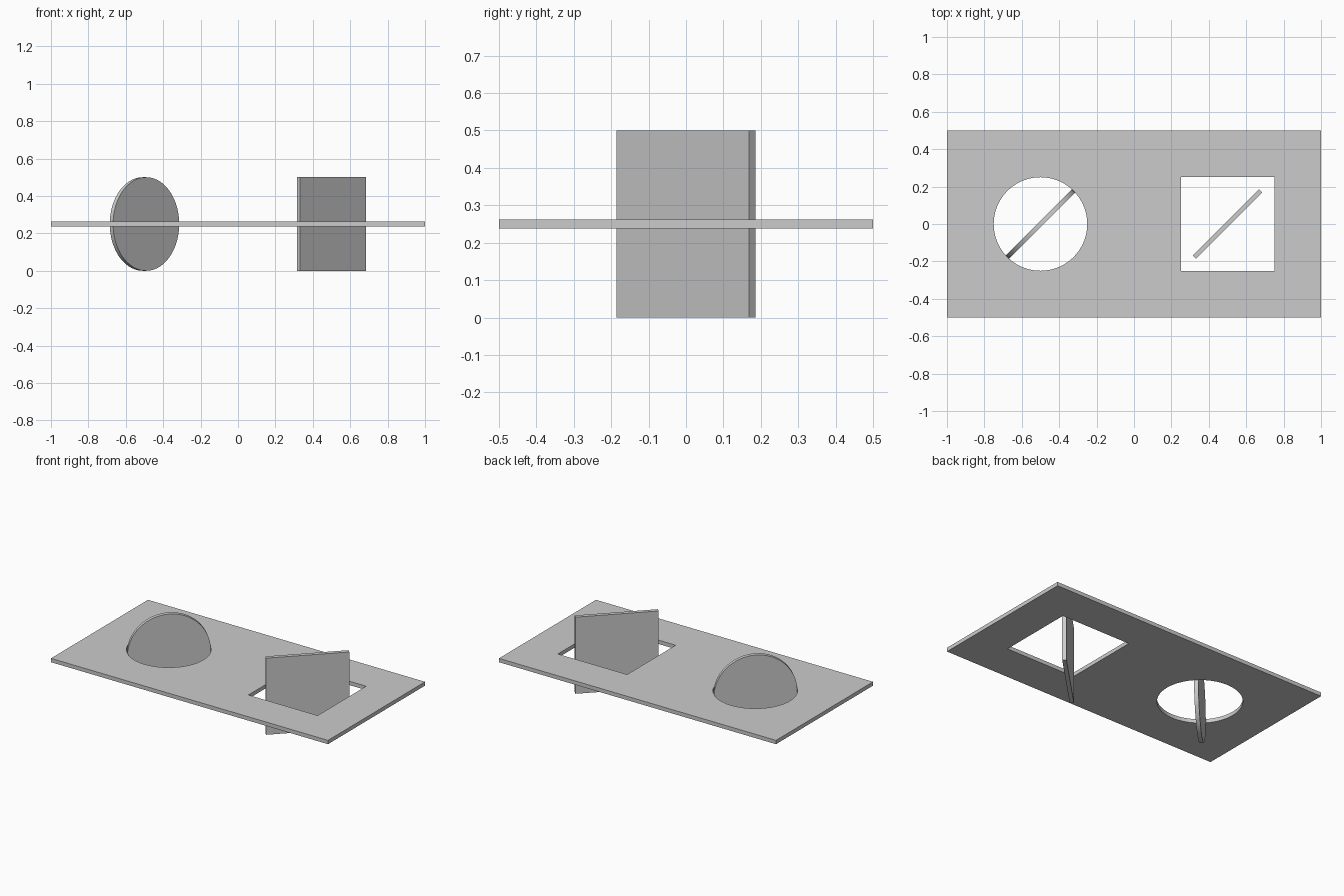
import bpy
from math import radians

if "Cube" in bpy.data.objects:
    bpy.data.objects.remove(bpy.data.objects["Cube"])

T = 0.025   # sheet thickness
Z = 0.25    # sheet mid height


def box(name, size, loc, rot=(0, 0, 0)):
    bpy.ops.mesh.primitive_cube_add(size=1, location=loc, rotation=rot)
    ob = bpy.context.object
    ob.name = name
    ob.scale = size
    bpy.ops.object.transform_apply(location=False, rotation=False, scale=True)
    return ob


def disc(name, depth, loc, rot=(0, 0, 0)):
    bpy.ops.mesh.primitive_cylinder_add(vertices=96, radius=0.25, depth=depth,
                                        location=loc, rotation=rot)
    ob = bpy.context.object
    ob.name = name
    return ob


# Flat sheet with a round and a square opening
plate = box("plate", (2, 1, T), (0, 0, Z))
cutters = [disc("round_cutter", 0.2, (-0.5, 0, Z)),
           box("square_cutter", (0.5, 0.5, 0.2), (0.5, 0, Z))]
for c in cutters:
    mod = plate.modifiers.new(c.name, 'BOOLEAN')
    mod.operation = 'DIFFERENCE'
    mod.solver = 'EXACT'
    mod.object = c
    c.hide_render = True
bpy.context.view_layer.objects.active = plate
for c in cutters:
    bpy.ops.object.modifier_apply(modifier=c.name)
    bpy.data.objects.remove(c, do_unlink=True)

# Cut-out pieces stood upright in their openings, turned 45 degrees
upright = (radians(90), 0, radians(45))
round_flap = disc("round_flap", T, (-0.5, 0, Z), upright)
bpy.ops.object.shade_smooth_by_angle(angle=radians(30))
square_flap = box("square_flap", (0.5, 0.5, T), (0.5, 0, Z), upright)

# Smooth wall of the round opening
bpy.ops.object.select_all(action='DESELECT')
plate.select_set(True)
bpy.context.view_layer.objects.active = plate
bpy.ops.object.shade_smooth_by_angle(angle=radians(30))
